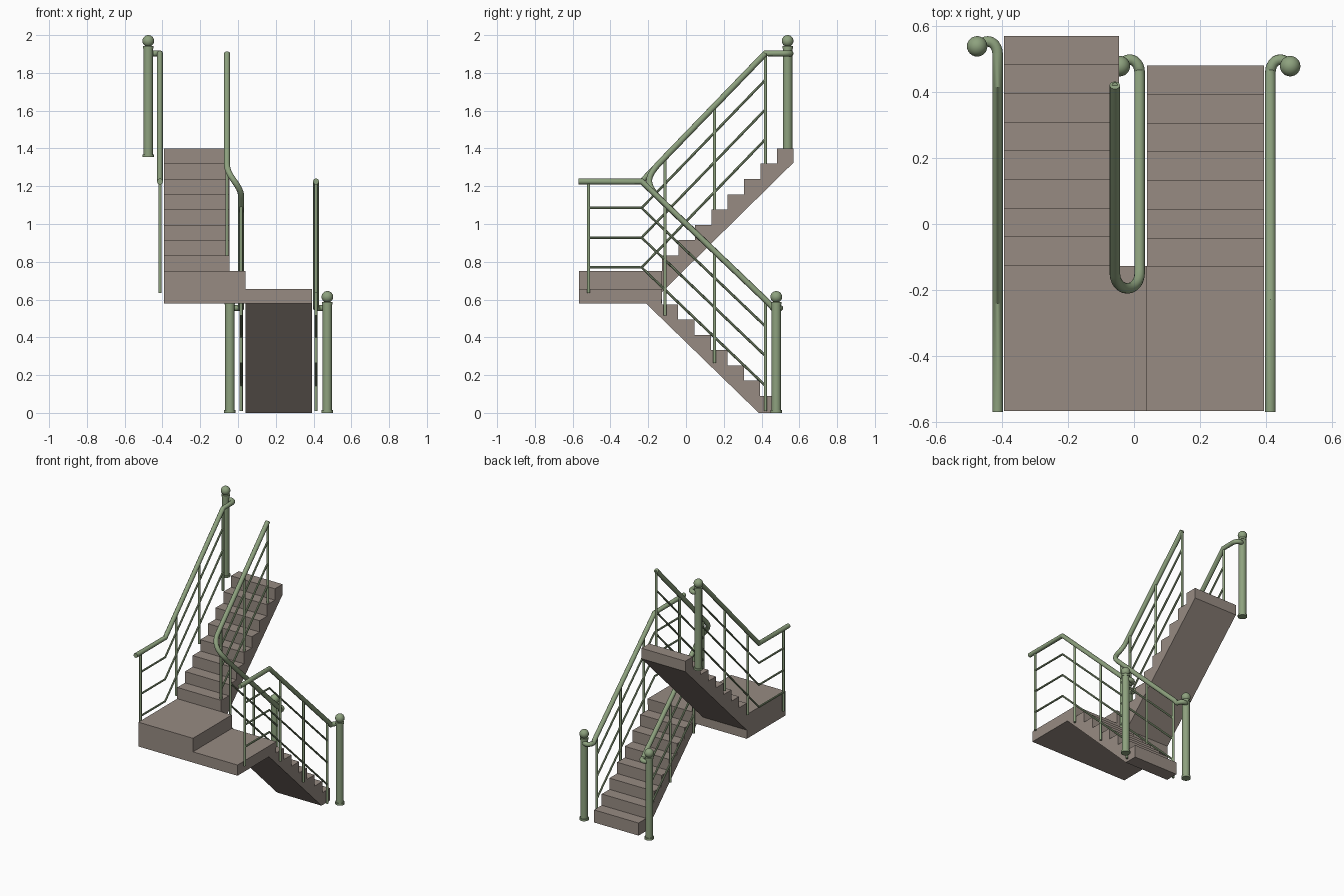
import bpy, bmesh, math

if "Cube" in bpy.data.objects:
    bpy.data.objects.remove(bpy.data.objects["Cube"])

def material(name, rgb):
    m = bpy.data.materials.new(name)
    m.diffuse_color = (*rgb, 1)
    m.use_nodes = True
    m.node_tree.nodes["Principled BSDF"].inputs["Base Color"].default_value = m.diffuse_color
    return m

GREEN = material("sage green metal", (0.27, 0.36, 0.21))
STONE = material("warm grey stone", (0.31, 0.26, 0.225))

def extrude_x(name, profile, x0, x1):
    """Solid from a (y, z) outline pulled along x."""
    bm = bmesh.new()
    face = bm.faces.new([bm.verts.new((x0, y, z)) for y, z in profile])
    out = bmesh.ops.extrude_face_region(bm, geom=[face])
    moved = [v for v in out["geom"] if isinstance(v, bmesh.types.BMVert)]
    bmesh.ops.translate(bm, verts=moved, vec=(x1 - x0, 0, 0))
    bmesh.ops.recalc_face_normals(bm, faces=bm.faces)
    me = bpy.data.meshes.new(name)
    bm.to_mesh(me)
    bm.free()
    me.materials.append(STONE)
    ob = bpy.data.objects.new(name, me)
    bpy.context.collection.objects.link(ob)

def tubes(name, paths, radius, res=4):
    """Round bars along one or more point paths."""
    cu = bpy.data.curves.new(name, 'CURVE')
    cu.dimensions = '3D'
    cu.bevel_depth = radius
    cu.bevel_resolution = res
    cu.use_fill_caps = True
    for pts in paths:
        sp = cu.splines.new('POLY')
        sp.points.add(len(pts) - 1)
        for p, co in zip(sp.points, pts):
            p.co = (*co, 1)
    cu.materials.append(GREEN)
    ob = bpy.data.objects.new(name, cu)
    bpy.context.collection.objects.link(ob)
    bpy.ops.object.select_all(action='DESELECT')
    ob.select_set(True)
    bpy.context.view_layer.objects.active = ob
    bpy.ops.object.convert(target='MESH')
    bpy.ops.object.shade_smooth_by_angle(angle=math.radians(40))

def newel(name, x, y, z):
    """Round end post with foot, collar and ball."""
    for part, r, a, b in (("foot", 0.031, 0, 0.014), ("shaft", 0.025, 0.014, 0.575),
                          ("collar", 0.028, 0.575, 0.588)):
        bpy.ops.mesh.primitive_cylinder_add(vertices=24, radius=r, depth=b - a,
                                            location=(x, y, z + (a + b) / 2))
        finish(f"{name}_{part}")
    bpy.ops.mesh.primitive_uv_sphere_add(segments=24, ring_count=14, radius=0.031,
                                         location=(x, y, z + 0.614))
    finish(f"{name}_ball")

def finish(name):
    ob = bpy.context.object
    ob.name = name
    ob.data.materials.append(GREEN)
    bpy.ops.object.shade_smooth_by_angle(angle=math.radians(40))

# Stone flights and landings
RUN, RISE, EDGE = 0.087, 0.0807, -0.127
lower = [(0.385, 0), (0.48, 0)]
for i in range(7):
    z = 0.09 + i * RISE
    lower += [(0.48 - i * RUN, z), (0.48 - (i + 1) * RUN, z)]
lower += [(EDGE, 0.655), (-0.567, 0.655), (-0.567, 0.578), (-0.21, 0.578)]
extrude_x("lower_flight_and_landing", lower, 0.04, 0.393)
extrude_x("upper_landing", [(-0.567, 0.578), (EDGE, 0.578), (EDGE, 0.752), (-0.567, 0.752)],
          -0.393, 0.04)
upper = [(EDGE, 0.64)]
for i in range(8):
    z = 0.752 + (i + 1) * 0.081
    upper += [(EDGE + i * RUN, z), (EDGE + (i + 1) * RUN, z)]
upper += [(0.569, 1.325)]
extrude_x("upper_flight", upper, -0.393, -0.045)

# Handrail heights along y
BEND, FLAT, END = -0.235, 1.225, 0.42
def low_z(y):
    return FLAT - max(0, y - BEND) * 0.956
def up_z(y):
    return FLAT + max(0, y - BEND) * 1.035

def hook(x, y, z, side):
    """Quarter-turn end of a handrail meeting its newel."""
    return [(x + side * (0.03 - 0.03 * math.cos(a)), y + 0.038 * math.sin(a), z)
            for a in (math.radians(d) for d in range(0, 121, 15))] + [(x + side * 0.06, y + 0.02, z)]

XO, XI, XU = 0.413, 0.017, -0.058
LOW_HOOK, TOP = 0.555, up_z(END)

# Handrails
tubes("right_outer_handrail", [[(XO, -0.57, FLAT), (XO, BEND, FLAT), (XO, 0.44, low_z(0.44))]
                               + hook(XO, 0.46, LOW_HOOK, 1)], 0.016)
tubes("left_outer_handrail", [[(-XO, -0.57, FLAT), (-XO, BEND, FLAT), (-XO, END, TOP)]
                              + hook(-XO, 0.515, TOP, -1)], 0.016)
uc, ur = (XI + XU) / 2, (XI - XU) / 2
z0, z1 = low_z(-0.15), up_z(-0.15)
turn = []
for k in range(13):
    a = math.pi * k / 12
    turn.append((uc + ur * math.cos(a), -0.15 - 0.045 * math.sin(a), z0 + (z1 - z0) * k / 12))
tubes("inner_handrail", [hook(XI, 0.46, LOW_HOOK, -1)[::-1] + [(XI, 0.44, low_z(0.44))]
                         + turn + [(XU, END, TOP)]], 0.016)

# Balusters and thin infill bars
POSTS, DROP = (-0.11, 0.152, END), 0.59
for name, x, zf, outer in (("right_outer", XO, low_z, True), ("left_outer", -XO, up_z, True),
                           ("lower_inner", XI, low_z, False), ("upper_inner", XU, up_z, False)):
    ys = ((-0.515,) if outer else ()) + POSTS
    tubes(name + "_balusters",
          [[(x, y, max(0, zf(y) - DROP)), (x, y, zf(y))] for y in ys], 0.0085, 3)
    line = (-0.515, BEND, END) if outer else (POSTS[0], END)
    tubes(name + "_infill_bars",
          [[(x, y, zf(y) - d) for y in line] for d in (0.14, 0.297, 0.455)], 0.0068, 2)

# Newel posts
newel("lower_outer_newel", 0.473, 0.478, 0)
newel("lower_inner_newel", -0.043, 0.478, 0)
newel("upper_outer_newel", -0.475, 0.538, 1.355)
